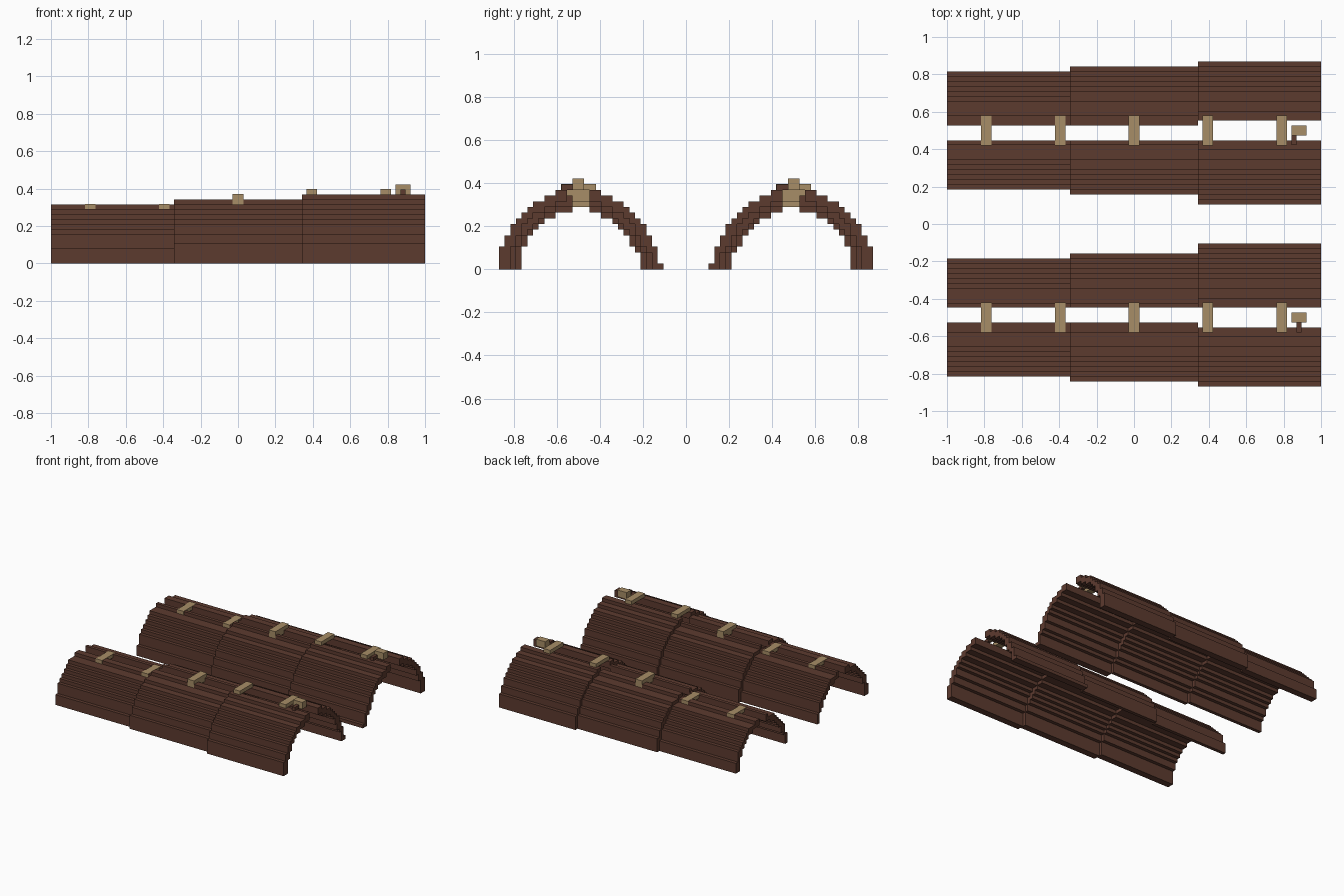
import bpy, bmesh, math

cube = bpy.data.objects.get("Cube")
if cube:
    bpy.data.objects.remove(cube, do_unlink=True)

U = 1 / 38       # block size
AXIS = 19        # distance of each vault's centre line from y = 0, in blocks


def material(name, rgb):
    m = bpy.data.materials.new(name)
    m.use_nodes = True
    m.diffuse_color = (*rgb, 1)
    m.node_tree.nodes["Principled BSDF"].inputs["Base Color"].default_value = (*rgb, 1)
    return m


BROWN = material("dark brown wood", (0.108, 0.043, 0.028))
TAN = material("tan wood", (0.39, 0.27, 0.135))


def prism(name, outline, x0, x1, mat):
    """Extrude a (y, z) outline along x, all in blocks."""
    bm = bmesh.new()
    face = bm.faces.new([bm.verts.new((x0 * U, y * U, z * U)) for y, z in outline])
    out = bmesh.ops.extrude_face_region(bm, geom=[face])
    verts = [g for g in out["geom"] if isinstance(g, bmesh.types.BMVert)]
    bmesh.ops.translate(bm, verts=verts, vec=((x1 - x0) * U, 0, 0))
    bmesh.ops.recalc_face_normals(bm, faces=bm.faces)
    me = bpy.data.meshes.new(name)
    bm.to_mesh(me)
    bm.free()
    me.materials.append(mat)
    ob = bpy.data.objects.new(name, me)
    bpy.context.collection.objects.link(ob)
    return ob


def box(name, x0, x1, y0, y1, z0, z1, mat):
    return prism(name, [(y0, z0), (y1, z0), (y1, z1), (y0, z1)], x0, x1, mat)


def height(radius, j):
    """Stepped circle height of block column j."""
    return math.floor(math.sqrt(max(radius ** 2 - (j + 0.5) ** 2, 0)) + 0.45)


def half_arch(radius, slot, inner):
    """Stepped (offset, z) outline of one side of a vault, foot to slot."""
    pts = [(radius, 0)]
    for j in range(radius - 1, slot - 1, -1):
        pts += [(j + 1, height(radius, j)), (j, height(radius, j))]
    for j in range(slot, radius - 2):
        b = height(radius - 1.7, j)
        pts += [(j, b), (j + 1, b)]
    # the inner side has a thinner foot
    pts += [(radius - 2, 3), (radius - 1, 3), (radius - 1, 0)] if inner else [(radius - 2, 0)]
    return [p for i, p in enumerate(pts) if p != pts[i - 1]]


# section: name, x range, radius, outer slot half width
SECTIONS = [("low", -38, -13, 12, 1), ("middle", -13, 13, 13, 1), ("high", 13, 38, 14, 2)]
# cross slats: centre x, bottom, top
SLATS = [(-30, 11, 12), (-15, 11, 12), (0, 12, 14), (15, 14, 15), (30, 14, 15)]
E = 0.08         # small overlap so slats stand proud of the roof

for side, s in (("front", -1), ("back", 1)):
    # stepped vault shells
    for name, x0, x1, radius, slot in SECTIONS:
        for part, d, gap in (("outer", 1, slot), ("inner", -1, 2)):
            outline = [(s * (AXIS + d * o), z) for o, z in half_arch(radius, gap, d < 0)]
            prism(f"{side}_{name}_{part}_shell", outline, x0, x1, BROWN)
    # ledge at the foot of the highest section
    box(f"{side}_foot_ledge", 13, 38, s * 4, s * 5, 0, 1, BROWN)
    # slats bridging the ridge slot
    for i, (x, z0, z1) in enumerate(SLATS):
        box(f"{side}_slat_{i + 1}", x - 1 - E, x + 1 + E,
            s * (16 - E), s * (22 + E), z0, z1 + E, TAN)
    # latch block and its arm
    box(f"{side}_latch_block", 32, 35, s * 18, s * 20, 14, 16, TAN)

box("front_latch_arm", 33, 34, -22, -20, 14, 15, BROWN)
box("back_latch_arm", 32, 33, 16, 18, 14, 15, BROWN)
